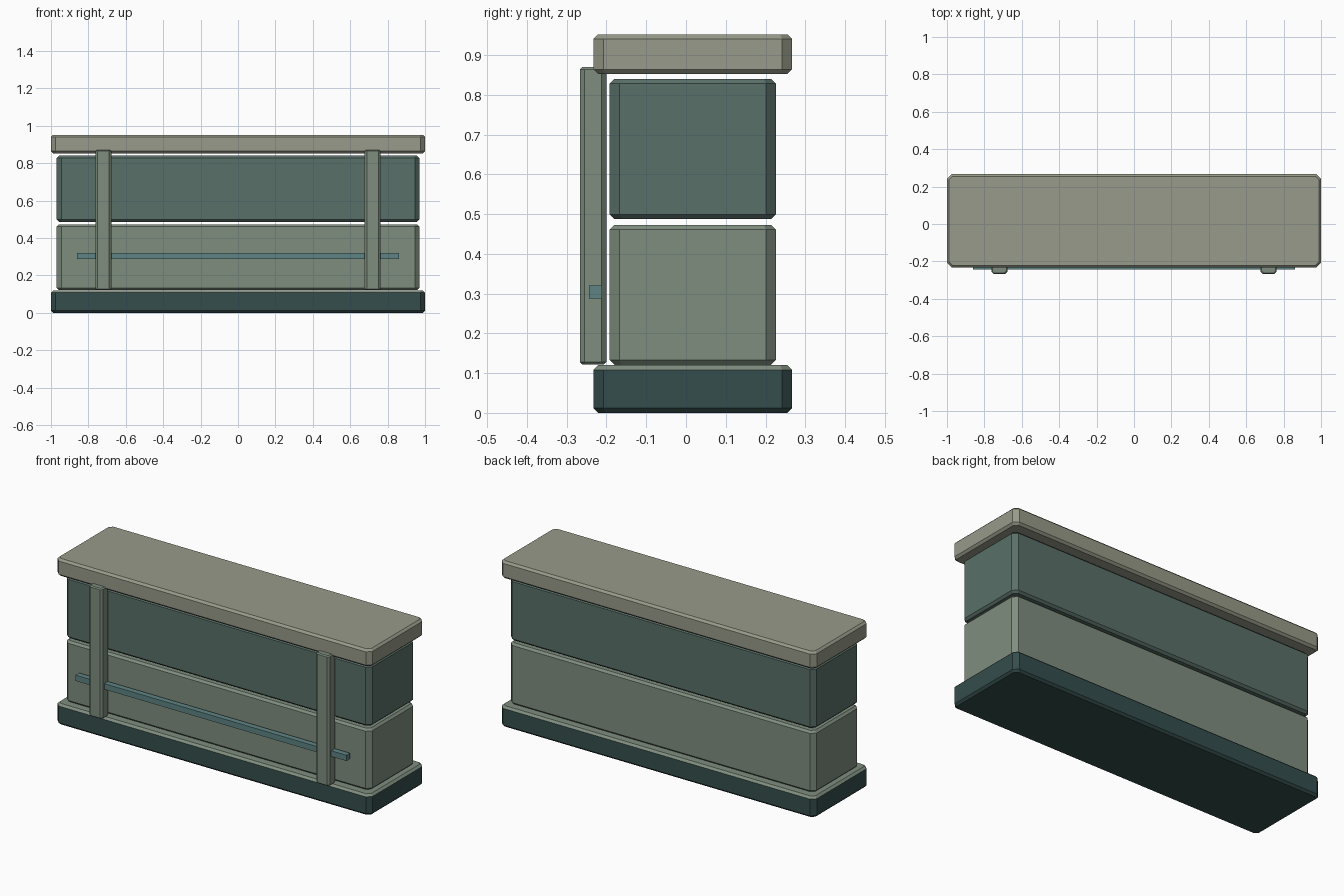
import bpy, bmesh

if "Cube" in bpy.data.objects:
    bpy.data.objects.remove(bpy.data.objects["Cube"])


def material(name, rgb):
    m = bpy.data.materials.new(name)
    lin = [(c / 255) ** 2.2 for c in rgb]
    m.diffuse_color = (*lin, 1.0)
    m.use_nodes = True
    m.node_tree.nodes["Principled BSDF"].inputs["Base Color"].default_value = m.diffuse_color
    return m


STONE = material("pale_stone", (150, 153, 136))
SAGE = material("sage", (126, 140, 126))
TEAL = material("grey_teal", (90, 111, 104))
DARK = material("dark_teal", (55, 79, 77))
BLUE = material("blue_teal", (95, 130, 130))


def outline(x, y, c):
    """Rectangle with cut corners, counter-clockwise."""
    (x0, x1), (y0, y1) = x, y
    return [(x0 + c, y0), (x1 - c, y0), (x1, y0 + c), (x1, y1 - c),
            (x1 - c, y1), (x0 + c, y1), (x0, y1 - c), (x0, y0 + c)]


def slab(name, x, y, z, corner, edge, mat, top_mat=None):
    """Block with corner-cut uprights and a smaller chamfer on top and bottom."""
    inner = outline((x[0] + edge, x[1] - edge), (y[0] + edge, y[1] - edge),
                    corner - 0.586 * edge)
    outer = outline(x, y, corner)
    levels = [(inner, z[0]), (outer, z[0] + edge), (outer, z[1] - edge), (inner, z[1])]
    bm = bmesh.new()
    rings = [[bm.verts.new((px, py, h)) for px, py in pts] for pts, h in levels]
    bm.faces.new(rings[0][::-1])
    for low, high in zip(rings, rings[1:]):
        for i in range(8):
            j = (i + 1) % 8
            bm.faces.new((low[i], low[j], high[j], high[i]))
    bm.faces.new(rings[-1])
    bm.normal_update()
    if top_mat:
        for f in bm.faces:
            f.material_index = int(f.normal.z > 0.3)
    mesh = bpy.data.meshes.new(name)
    bm.to_mesh(mesh)
    bm.free()
    mesh.materials.append(mat)
    if top_mat:
        mesh.materials.append(top_mat)
    obj = bpy.data.objects.new(name, mesh)
    bpy.context.collection.objects.link(obj)
    return obj


# Plinth and overhanging cap
slab("base", (-1, 1), (-0.233, 0.267), (0, 0.12), 0.025, 0.012, DARK, SAGE)
slab("cap", (-1, 1), (-0.233, 0.267), (0.852, 0.952), 0.025, 0.012, STONE)

# Two stacked body blocks with a narrow gap between them
slab("lower_block", (-0.97, 0.97), (-0.192, 0.226), (0.121, 0.473), 0.025, 0.012, SAGE)
slab("upper_block", (-0.97, 0.97), (-0.192, 0.226), (0.487, 0.84), 0.025, 0.012, TEAL)

# Front posts
for side, cx in (("left", -0.72), ("right", 0.72)):
    slab(side + "_post", (cx - 0.043, cx + 0.043), (-0.267, -0.2),
         (0.122, 0.87), 0.012, 0.006, SAGE)

# Plain square rail running through the posts
bpy.ops.mesh.primitive_cube_add(size=1, location=(0, -0.228, 0.304))
rail = bpy.context.object
rail.name = "front_rail"
rail.scale = (1.72, 0.033, 0.033)
rail.data.materials.append(BLUE)
